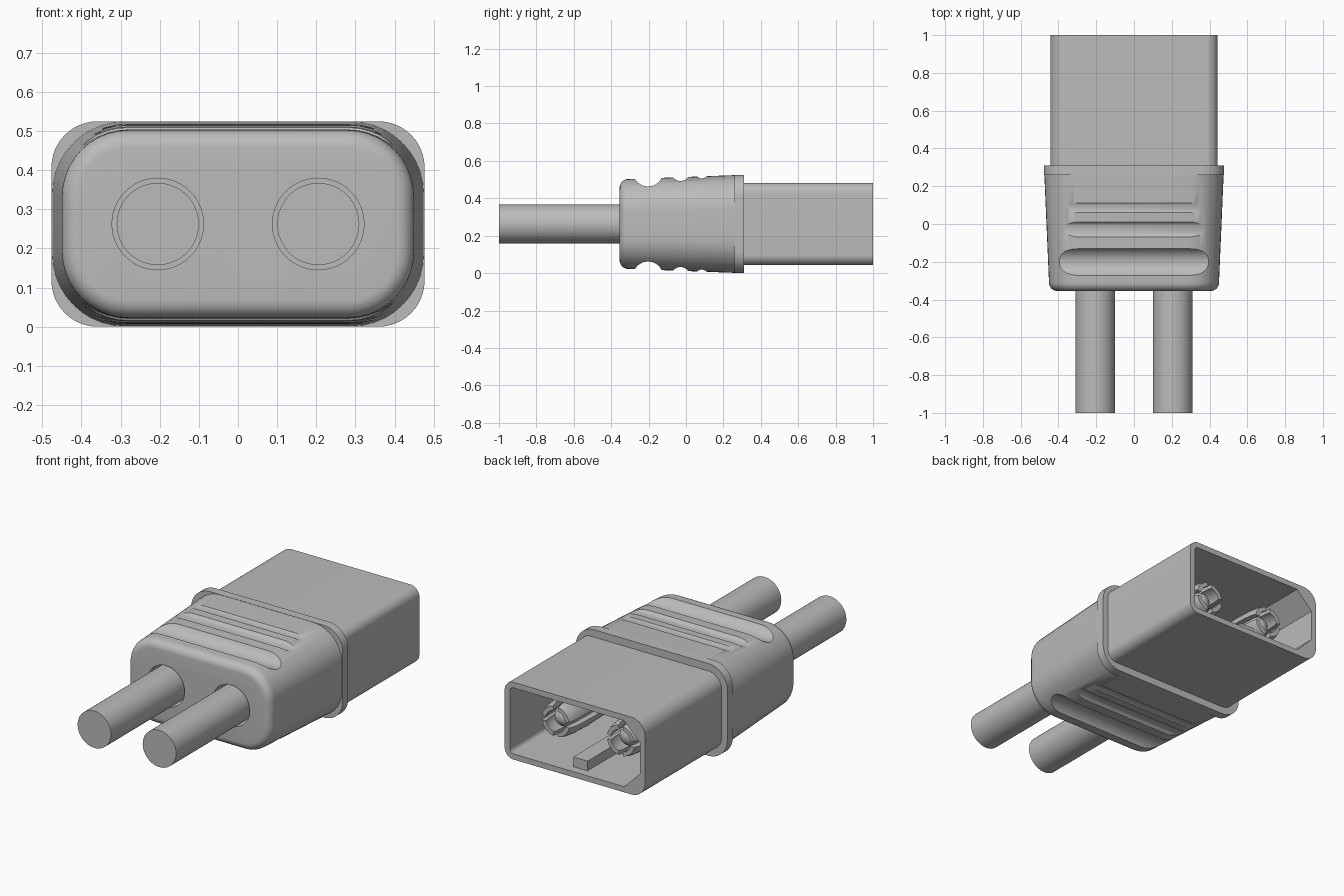
import bpy, bmesh
from math import sin, cos, pi, tau

if "Cube" in bpy.data.objects:
    bpy.data.objects.remove(bpy.data.objects["Cube"])

MID = 0.2625  # height of the centre line

grey = bpy.data.materials.new("plain grey")
grey.use_nodes = True
colour = (0.5, 0.5, 0.5, 1)
grey.diffuse_color = colour
grey.node_tree.nodes["Principled BSDF"].inputs["Base Color"].default_value = colour


def loft(name, rings):
    """Skin closed (x, z) outlines placed at given y positions."""
    bm = bmesh.new()
    loops = [[bm.verts.new((x, y, z)) for x, z in pts] for y, pts in rings]
    for a, b in zip(loops, loops[1:]):
        for i in range(len(a)):
            j = (i + 1) % len(a)
            bm.faces.new((a[i], a[j], b[j], b[i]))
    bm.faces.new(loops[0])
    bm.faces.new(loops[-1])
    bmesh.ops.recalc_face_normals(bm, faces=bm.faces)
    mesh = bpy.data.meshes.new(name)
    bm.to_mesh(mesh)
    bm.free()
    ob = bpy.data.objects.new(name, mesh)
    bpy.context.collection.objects.link(ob)
    mesh.materials.append(grey)
    return ob


def activate(ob):
    bpy.ops.object.select_all(action='DESELECT')
    ob.select_set(True)
    bpy.context.view_layer.objects.active = ob


def smooth(ob):
    activate(ob)
    bpy.ops.object.shade_smooth_by_angle(angle=0.6)
    return ob


def rounded(hx, hz, r_left, r_right=None, chamfer=False, n=10):
    """Rounded rectangle; the -x corners may differ or be straight chamfers."""
    r_right = r_left if r_right is None else r_right
    pts = []
    for k, (sx, sz) in enumerate([(1, 1), (-1, 1), (-1, -1), (1, -1)]):
        r = r_left if sx > 0 else r_right
        cx, cz = sx * (hx - r), MID + sz * (hz - r)
        for i in range(n + 1):
            t = i / n
            if chamfer and sx < 0:
                a, b = (0, sz), (sx, 0)
                if k == 2:
                    a, b = b, a
                dx, dz = (a[0] + (b[0] - a[0]) * t, a[1] + (b[1] - a[1]) * t)
            else:
                ang = (k + t) * pi / 2
                dx, dz = cos(ang), sin(ang)
            pts.append((cx + r * dx, cz + r * dz))
    return pts


def circle(x, r, n=48):
    return [(x + r * cos(tau * i / n), MID + r * sin(tau * i / n)) for i in range(n)]


def cut(ob, cutter):
    mod = ob.modifiers.new("cut", 'BOOLEAN')
    mod.operation = 'DIFFERENCE'
    mod.solver = 'EXACT'
    mod.object = cutter
    activate(ob)
    bpy.ops.object.modifier_apply(modifier=mod.name)
    bpy.data.objects.remove(cutter)


# Tapered grip with a rounded front edge
FRONT, BACK, FILLET = -0.355, 0.27, 0.045
rings = []
for i in range(9):
    a = i / 8 * pi / 2
    inset = FILLET * (1 - sin(a))
    rings.append((FRONT + FILLET * (1 - cos(a)),
                  rounded(0.45 - inset, 0.24 - inset, 0.17 - inset)))
rings.append((BACK, rounded(0.475, 0.2615, 0.185)))
grip = loft("grip", rings)

# Finger grooves on top and underside: y, radius, depth, local half height
for y, r, depth, half in [(-0.203, 0.081, 0.044, 0.245),
                          (-0.03, 0.05, 0.021, 0.251),
                          (0.085, 0.036, 0.011, 0.255)]:
    for side in (1, -1):
        z = MID + side * (half - depth + r)
        bpy.ops.mesh.primitive_cylinder_add(vertices=48, radius=r, depth=1.2,
                                            location=(0, y, z), rotation=(0, pi / 2, 0))
        cut(grip, bpy.context.object)

# Cable sockets in the front face
for x in (-0.205, 0.205):
    cut(grip, loft("socket_cutter", [(-0.5, circle(x, 0.117)), (-0.25, circle(x, 0.117))]))
smooth(grip)

# Collar between grip and shell
outline = rounded(0.477, 0.2625, 0.118)
smooth(loft("collar", [(0.26, outline), (0.31, outline)]))

# Open shell, keyed by chamfered inner corners on one side
outer = rounded(0.442, 0.22, 0.055, 0.085)
inner = rounded(0.41, 0.188, 0.025, 0.1, chamfer=True)
smooth(loft("shell", [(0.3, outer), (1.0, outer), (1.0, inner), (0.33, inner)]))

# Key rib on the shell floor
rib = [(-0.045, 0.07), (0.045, 0.07), (0.045, 0.13), (-0.045, 0.13)]
loft("key_rib", [(0.32, rib), (0.95, rib)])


def blade(x, quarter, scale):
    """Cross-section of one spring blade of a contact pin."""
    n = 8
    angles = [(quarter + 0.12 + 0.76 * i / n) * pi / 2 for i in range(n + 1)]
    arc = [(0.1 * scale, a) for a in angles] + [(0.072 * scale, a) for a in reversed(angles)]
    return [(x + r * cos(a), MID + r * sin(a)) for r, a in arc]


for label, x in (("right", -0.205), ("left", 0.205)):
    # Cable
    smooth(loft(label + "_cable", [(-1.0, circle(x, 0.105)), (-0.24, circle(x, 0.105))]))
    # Pin base and domed core
    smooth(loft(label + "_pin_base", [(0.32, circle(x, 0.095)), (0.45, circle(x, 0.095))]))
    dome = [(0.785 + 0.06 * sin(a), circle(x, 0.06 * cos(a)))
            for a in [i / 8 * pi / 2 * 0.97 for i in range(9)]]
    smooth(loft(label + "_pin_core", [(0.44, circle(x, 0.06))] + dome))
    # Four bowed spring blades
    for q in range(4):
        smooth(loft(f"{label}_pin_blade_{q + 1}",
                    [(y, blade(x, q, s)) for y, s in
                     [(0.43, 0.94), (0.55, 1.0), (0.68, 1.04), (0.8, 1.0), (0.85, 0.95), (0.88, 0.86)]]))
